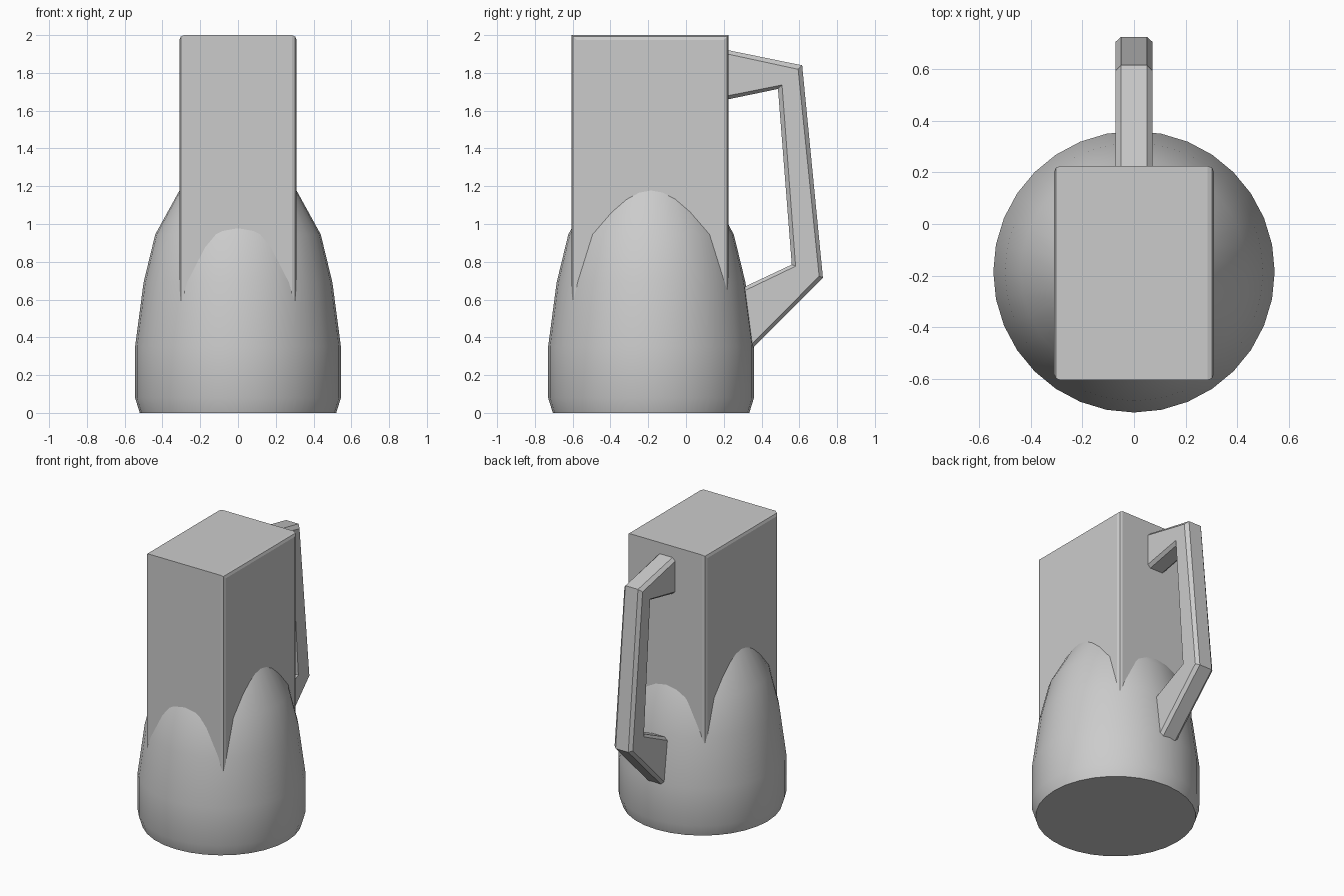
import bpy, bmesh
from math import cos, sin, tau
from mathutils import Vector

if "Cube" in bpy.data.objects:
    bpy.data.objects.remove(bpy.data.objects["Cube"])


def make_object(name, bm):
    bmesh.ops.recalc_face_normals(bm, faces=bm.faces)
    mesh = bpy.data.meshes.new(name)
    bm.to_mesh(mesh)
    bm.free()
    obj = bpy.data.objects.new(name, mesh)
    bpy.context.collection.objects.link(obj)
    return obj


def skin(name, rings):
    """Join equal-length closed rings of points and cap both ends."""
    bm = bmesh.new()
    loops = [[bm.verts.new(p) for p in ring] for ring in rings]
    n = len(loops[0])
    for a, b in zip(loops, loops[1:]):
        for i in range(n):
            j = (i + 1) % n
            bm.faces.new((a[i], a[j], b[j], b[i]))
    bm.faces.new(loops[0])
    bm.faces.new(loops[-1])
    return make_object(name, bm)


# Round lower body, 32 sides, tapering into the square neck
SIDES, CY = 32, -0.185
profile = [(0.52, 0), (0.545, 0.08), (0.545, 0.35), (0.5, 0.69),
           (0.438, 0.945), (0.303, 1.19), (0.28, 1.22)]
body = skin("round_base", [
    [(r * cos(tau * i / SIDES), CY + r * sin(tau * i / SIDES), z) for i in range(SIDES)]
    for r, z in profile])
bpy.context.view_layer.objects.active = body
body.select_set(True)
bpy.ops.object.shade_smooth_by_angle(angle=0.6)

# Square upper body, bevelled on the upright edges and the two top side edges
bm = bmesh.new()
bmesh.ops.create_cube(bm, size=1)
for v in bm.verts:
    v.co = (v.co.x * 0.62, v.co.y * 0.83 - 0.19, 1.25 + v.co.z * 1.5)
edges = []
for e in bm.edges:
    d = e.verts[1].co - e.verts[0].co
    if abs(d.z) > 0.1 or (abs(d.y) > 0.1 and e.verts[0].co.z > 1.9):
        edges.append(e)
bmesh.ops.bevel(bm, geom=edges, offset=0.025, segments=2, profile=0.5, affect='EDGES')
make_object("square_neck", bm)

# Angular handle with chamfered section: (outer yz, inner yz, chamfer depth)
stations = [((0.15, 1.935), (0.15, 1.645), 0.02),
            ((0.615, 1.84), (0.487, 1.715), 0.03),
            ((0.725, 0.715), (0.56, 0.785), 0.022),
            ((0.25, 0.24), (0.15, 0.592), 0.02)]
rings = []
for outer, inner, c in stations:
    o, i = Vector((0, *outer)), Vector((0, *inner))
    step = (i - o).normalized() * c
    half = [(0.05, o), (0.072, o + step), (0.072, i - step), (0.05, i)]
    rings.append([p + Vector((x, 0, 0)) for x, p in half]
                 + [p - Vector((x, 0, 0)) for x, p in reversed(half)])
skin("handle", rings)
